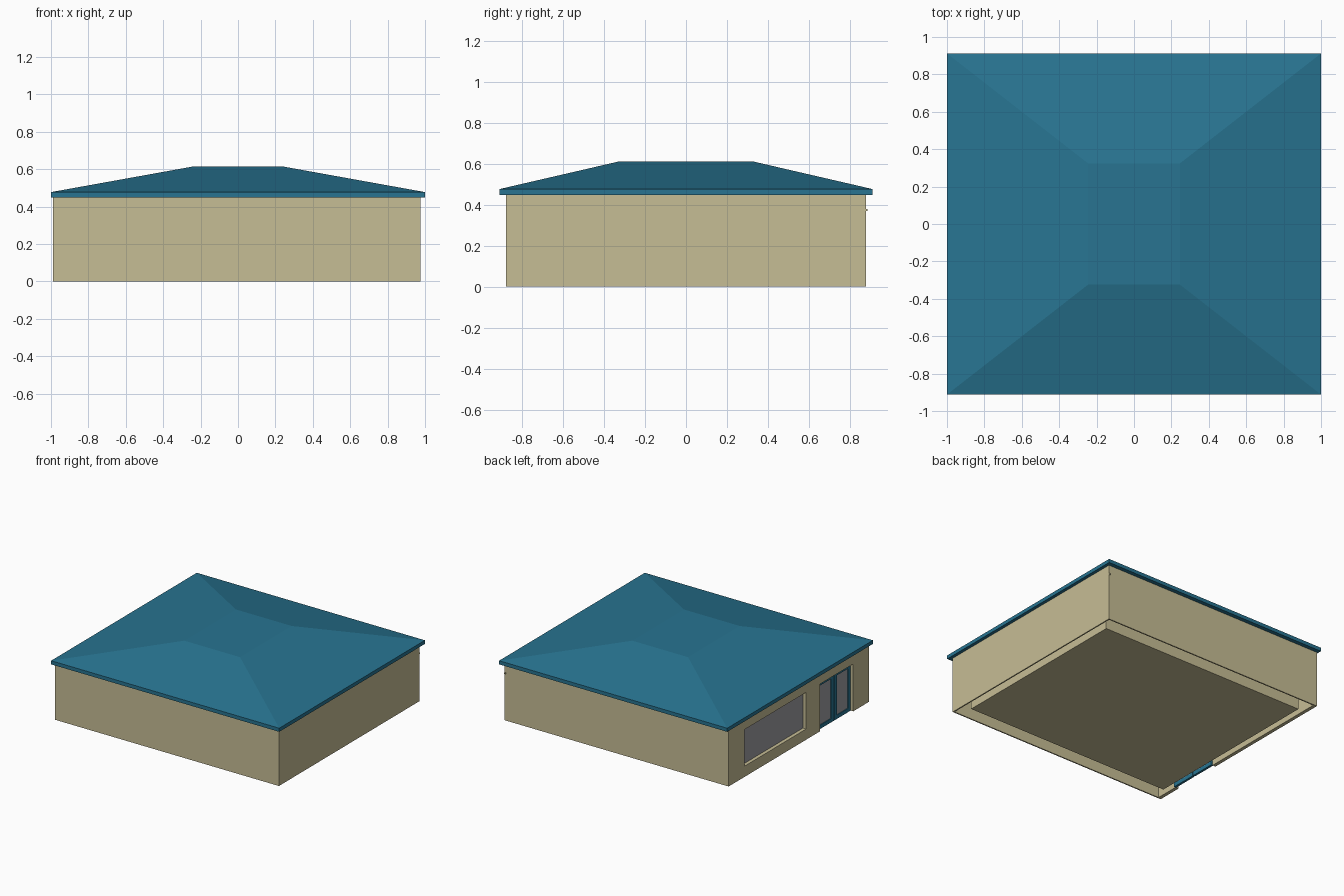
import bpy, bmesh
from mathutils import Vector

cube = bpy.data.objects.get("Cube")
if cube:
    bpy.data.objects.remove(cube, do_unlink=True)


def material(name, rgb):
    linear = [((c / 255 + 0.055) / 1.055) ** 2.4 for c in rgb] + [1]
    mat = bpy.data.materials.new(name)
    mat.use_nodes = True
    mat.diffuse_color = linear
    mat.node_tree.nodes["Principled BSDF"].inputs["Base Color"].default_value = linear
    return mat


SAND = material("sand wall", (198, 189, 149))
BLUE = material("blue metal", (40, 116, 145))
GREY = material("grey glass", (157, 157, 160))


def box(name, low, high, mat=None):
    low, high = Vector(low), Vector(high)
    bm = bmesh.new()
    bmesh.ops.create_cube(bm, size=1)
    for v in bm.verts:
        v.co = [low[i] if v.co[i] < 0 else high[i] for i in range(3)]
    mesh = bpy.data.meshes.new(name)
    bm.to_mesh(mesh)
    bm.free()
    obj = bpy.data.objects.new(name, mesh)
    bpy.context.collection.objects.link(obj)
    if mat:
        mesh.materials.append(mat)
    return obj


def cut(target, name, low, high):
    cutter = box(name, low, high)
    cutter.hide_render = True
    cutter.hide_viewport = True
    cutter.display_type = 'WIRE'
    mod = target.modifiers.new(name, 'BOOLEAN')
    mod.operation = 'DIFFERENCE'
    mod.solver = 'EXACT'
    mod.object = cutter


# Main dimensions
FACE, BACK = -0.99, -0.962      # outer and inner plane of the glazed wall
EAVE, HEAD = 0.45, 0.375        # underside of roof, top of openings
win_y, win_sill = (-0.09, 0.68), 0.085
door_y = (-0.68, -0.264)

# Outer walls: a thin open-bottomed shell with two openings
walls = box("outer_walls", (FACE, -0.88, 0), (0.975, 0.88, EAVE), SAND)
cut(walls, "room_cutter", (BACK, -0.87, -0.1), (0.965, 0.87, 0.44))
cut(walls, "window_cutter", (FACE - 0.1, win_y[0], win_sill), (BACK + 0.02, win_y[1], HEAD))
cut(walls, "door_cutter", (FACE - 0.1, door_y[0], -0.1), (BACK + 0.02, door_y[1], HEAD))

# Inner core standing on the ground
box("inner_core", (-0.915, -0.76, 0), (0.90, 0.76, 0.44), SAND)

# Window pane behind its reveal
box("window_glass", (BACK, win_y[0] - 0.01, win_sill - 0.01),
    (BACK + 0.007, win_y[1] + 0.01, HEAD + 0.01), GREY)

# Double glass door: two framed leaves
middle = sum(door_y) / 2
for side, (y0, y1) in {"front": (door_y[0], middle - 0.004),
                       "back": (middle + 0.004, door_y[1])}.items():
    stile, x0, x1 = 0.032, BACK - 0.006, BACK + 0.012
    box(side + "_door_glass", (BACK, y0 + stile, 0.03), (BACK + 0.006, y1 - stile, HEAD - 0.03), GREY)
    box(side + "_door_left_stile", (x0, y0, 0), (x1, y0 + stile, HEAD), BLUE)
    box(side + "_door_right_stile", (x0, y1 - stile, 0), (x1, y1, HEAD), BLUE)
    box(side + "_door_bottom_rail", (x0, y0 + stile, 0), (x1, y1 - stile, 0.03), BLUE)
    box(side + "_door_top_rail", (x0, y0 + stile, HEAD - 0.03), (x1, y1 - stile, HEAD), BLUE)

# Small fitting at the back corner
box("corner_fitting", (0.963, 0.88, 0.37), (0.973, 0.888, 0.38), SAND)

# Hipped roof: fascia slab with its top face extruded to a flat crown
roof = box("hipped_roof", (-1, -0.912, EAVE - 0.002), (1, 0.912, 0.477), BLUE)
bm = bmesh.new()
bm.from_mesh(roof.data)
top = max(bm.faces, key=lambda f: f.calc_center_median().z)
crown = bmesh.ops.extrude_discrete_faces(bm, faces=[top])["faces"][0]
for v in crown.verts:
    v.co = (v.co.x * 0.245, v.co.y * 0.355, 0.613)
bm.to_mesh(roof.data)
bm.free()
